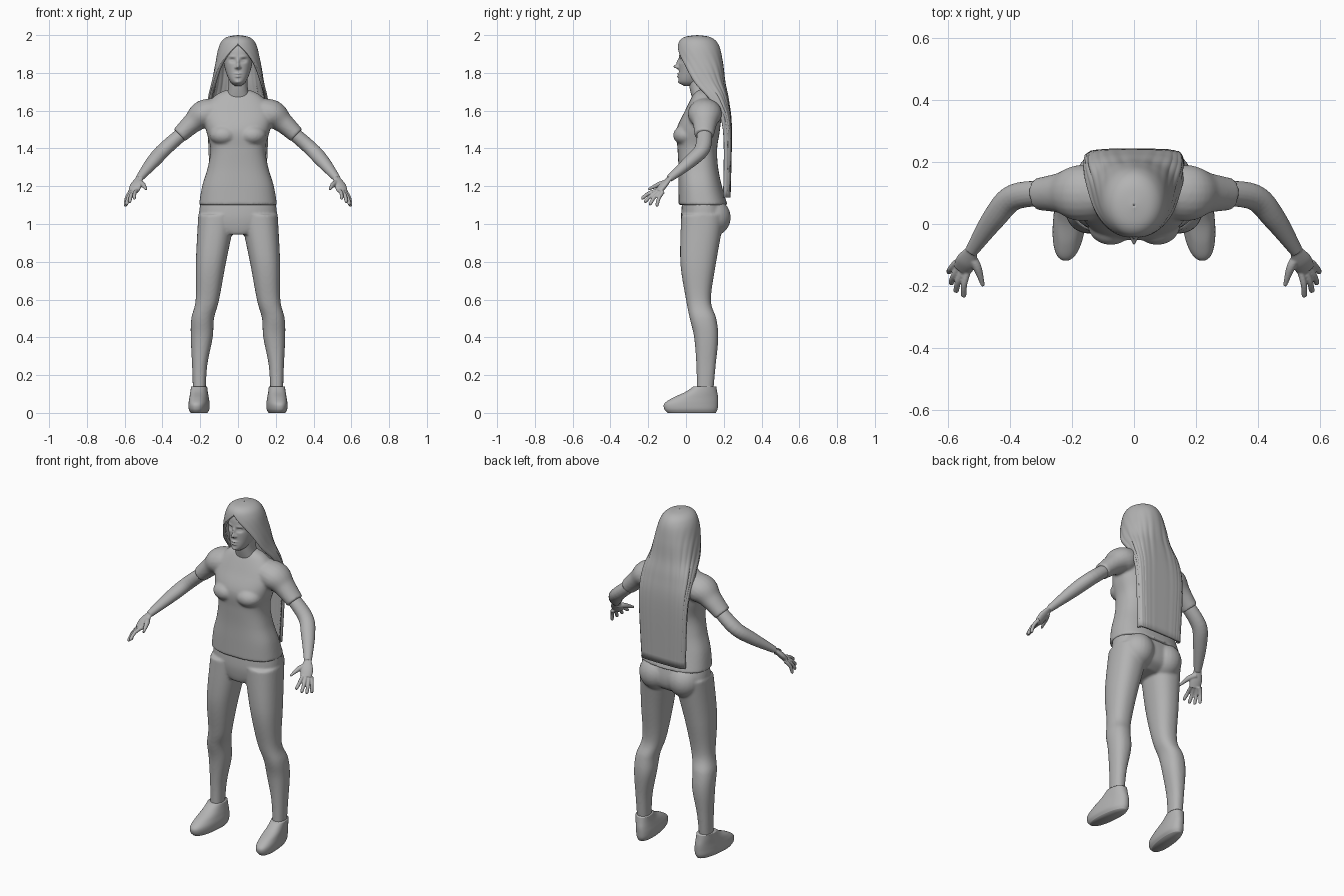
import bpy, bmesh, math
from mathutils import Vector, Matrix

if "Cube" in bpy.data.objects:
    bpy.data.objects.remove(bpy.data.objects["Cube"], do_unlink=True)

shade = 0.45
grey = bpy.data.materials.new("plain grey")
grey.use_nodes = True
grey.diffuse_color = (shade, shade, shade, 1)
grey.node_tree.nodes["Principled BSDF"].inputs["Base Color"].default_value = (shade, shade, shade, 1)


def smooth_rows(rows, steps):
    """Catmull-Rom interpolation of rows of numbers."""
    last = len(rows) - 1
    result = []
    for i in range(last):
        before, start, end, after = (rows[max(0, min(last, i + k))] for k in (-1, 0, 1, 2))
        for step in range(steps):
            t = step / steps
            row = []
            for p, q, r, s in zip(before, start, end, after):
                linear = r - p
                square = 2 * p - 5 * q + 4 * r - s
                cubic = 3 * q - p - 3 * r + s
                row.append(q + (linear * t + square * t ** 2 + cubic * t ** 3) / 2)
            result.append(row)
    return result + [list(rows[last])]


def signed_power(value, squareness):
    return math.copysign(abs(value) ** (2 / squareness), value)


def oval_point(angle, squareness, x, width, y, depth, z):
    """Point on a squared oval, with angle zero at the front."""
    return Vector((x + width * signed_power(math.sin(angle), squareness),
                   y - depth * signed_power(math.cos(angle), squareness), z))


def skin(bm, rings, closed=True):
    """Bridge rings of points with quads, and cap the ends of closed ones."""
    loops = [[bm.verts.new(point) for point in ring] for ring in rings]
    count = len(loops[0])
    for lower, upper in zip(loops, loops[1:]):
        for i in range(count if closed else count - 1):
            j = (i + 1) % count
            bm.faces.new((lower[i], lower[j], upper[j], upper[i]))
    if closed:
        bm.faces.new(loops[0][::-1])
        bm.faces.new(loops[-1])


def stack(bm, rows, x=0, lean=0, steps=6, count=48, squareness=2.3):
    """Level sections: height, half width, middle depth, half depth, sideways shift."""
    rows = [row if len(row) > 4 else (*row, 0) for row in rows]
    rings = []
    for z, width, y, depth, shift in smooth_rows(rows, steps):
        rings.append([oval_point(math.tau * i / count, squareness, x + shift, width, y, depth, z)
                      for i in range(count)])
        for point in rings[-1]:
            point.x += lean * (y - point.y)
    skin(bm, rings)


def tube(bm, rows, flatness=1, steps=6, count=20):
    """Round sections along a path: x, y, z, radius."""
    path = smooth_rows(rows, steps)
    points = [Vector(row[:3]) for row in path]
    rings = []
    for i, centre in enumerate(points):
        along = points[min(i + 1, len(points) - 1)] - points[max(i - 1, 0)]
        across = along.cross(Vector((0, 0, 1))).normalized()
        upward = across.cross(along).normalized()
        radius = path[i][3]
        ring = []
        for k in range(count):
            angle = math.tau * k / count
            ring.append(centre + across * radius * math.cos(angle)
                        + upward * radius * flatness * math.sin(angle))
        rings.append(ring)
    skin(bm, rings)


def ball(bm, centre, size):
    matrix = Matrix.Translation(centre) @ Matrix.Diagonal((*size, 1))
    bmesh.ops.create_uvsphere(bm, u_segments=24, v_segments=16, radius=1, matrix=matrix)


def add_other_side(bm):
    """Copy everything so far to the right-hand side."""
    copy = bmesh.ops.duplicate(bm, geom=bm.verts[:] + bm.edges[:] + bm.faces[:])
    for item in copy["geom"]:
        if isinstance(item, bmesh.types.BMVert):
            item.co.x *= -1


def finish(bm, name, voxel=0, relax=0):
    bmesh.ops.recalc_face_normals(bm, faces=bm.faces)
    mesh = bpy.data.meshes.new(name)
    bm.to_mesh(mesh)
    bm.free()
    mesh.materials.append(grey)
    mesh.shade_smooth()
    part = bpy.data.objects.new(name, mesh)
    bpy.context.collection.objects.link(part)
    if voxel:
        blend = part.modifiers.new("blend", "REMESH")
        blend.mode, blend.voxel_size, blend.use_smooth_shade = "VOXEL", voxel, True
    if relax:
        soften = part.modifiers.new("soften", "SMOOTH")
        soften.factor, soften.iterations = 0.5, relax
    return part


# Shirt: sleeves and bust on both sides, then the torso
bm = bmesh.new()
ball(bm, (.075, 0, 1.47), (.075, .068, .055))
tube(bm, [(.08, .1, 1.6, .08), (.18, .1, 1.58, .09), (.24, .1, 1.535, .065), (.31, .096, 1.47, .052)],
     flatness=.85)
add_other_side(bm)
stack(bm, [(1.1, .207, .09, .13), (1.2, .19, .075, .115), (1.3, .16, .065, .105), (1.4, .146, .06, .105),
           (1.5, .17, .065, .115), (1.6, .185, .09, .095), (1.68, .12, .09, .055), (1.71, .06, .09, .03)],
      squareness=2.5)
finish(bm, "shirt", voxel=.007, relax=6)

# Trousers: seat and legs on both sides, then the pelvis
bm = bmesh.new()
ball(bm, (.095, .14, 1.035), (.095, .097, .1))
stack(bm, [(.1, .033, .1, .043, .205), (.25, .04, .106, .051, .203), (.4, .058, .107, .064, .192),
           (.5, .06, .09, .07, .187), (.6, .062, .066, .066, .162), (.8, .08, .065, .095, .143),
           (1.05, .1, .09, .115, .11)], steps=8)
add_other_side(bm)
stack(bm, [(.945, .09, .07, .08), (.98, .17, .09, .11), (1.04, .205, .094, .12), (1.12, .198, .09, .11)])
finish(bm, "trousers", voxel=.007, relax=6)

# Bare arms with hands
bm = bmesh.new()
wrist = (.524, -.088, 1.24, .021)
tube(bm, [(.27, .1, 1.5, .04), (.385, .087, 1.4, .042), (.45, .02, 1.33, .038), wrist], flatness=.9)
tube(bm, [wrist, (.54, -.12, 1.205, .034), (.553, -.146, 1.172, .03)], flatness=.5)
tube(bm, [(.528, -.1, 1.22, .015), (.505, -.14, 1.21, .014), (.486, -.2, 1.183, .006)])
index_base, little_base = Vector((.534, -.145, 1.18)), Vector((.571, -.122, 1.17))
index_tip, little_tip = Vector((.55, -.236, 1.135)), Vector((.598, -.156, 1.095))
for finger in range(4):
    t = finger / 3
    bow = Vector((.01, -.012, -.006)) * 4 * t * (1 - t)
    base = index_base.lerp(little_base, t)
    tip = index_tip.lerp(little_tip, t) + bow
    knuckle = base.lerp(tip, .5) + Vector((.005, -.004, .006))
    tube(bm, [(*base, .011), (*knuckle, .01), (*base.lerp(tip, .93), .009), (*tip, .005)])
add_other_side(bm)
finish(bm, "arms", voxel=.0035, relax=3)

# Shoes, toes turned slightly out
bm = bmesh.new()
stack(bm, [(0, .042, .03, .128), (.02, .052, .026, .141), (.05, .053, .028, .142), (.08, .049, .05, .12),
           (.11, .045, .08, .085), (.14, .042, .1, .06)], x=.206, lean=.1)
add_other_side(bm)
finish(bm, "shoes")

# Neck
bm = bmesh.new()
stack(bm, [(1.64, .07, .09, .05), (1.72, .052, .075, .056), (1.79, .05, .07, .06)])
finish(bm, "neck")

# Head, with features pushed in or out of the face
bm = bmesh.new()
stack(bm, [(1.73, .015, .02, .03), (1.755, .042, .028, .065), (1.81, .066, .054, .091),
           (1.87, .076, .065, .102), (1.94, .073, .065, .092), (1.98, .04, .065, .045)],
      steps=16, count=160)
# Feature: distance from middle, height, half width, half height, push
features = {
    "nose tip": (0, 1.833, .009, .011, -.03),
    "nose bridge": (0, 1.858, .007, .016, -.012),
    "nostril": (.012, 1.828, .006, .006, -.008),
    "eye socket": (.03, 1.866, .015, .01, .015),
    "eyeball": (.03, 1.865, .011, .005, -.008),
    "brow": (.032, 1.886, .018, .006, -.004),
    "upper lip": (0, 1.795, .016, .005, -.011),
    "lower lip": (0, 1.781, .014, .005, -.01),
    "chin": (0, 1.75, .016, .009, -.007),
}
for vert in bm.verts:
    if vert.co.y < .03:
        side, height = abs(vert.co.x), vert.co.z
        vert.co.y += sum(push * math.exp(-((side - x) / width) ** 2 - ((height - z) / tall) ** 2)
                         for x, z, width, tall, push in features.values())
finish(bm, "head", relax=1)

# Long hair: parts around the face, then falls as a flat sheet down the back
bm = bmesh.new()
rings = []
hair = [(1.992, .001, .06, .001), (1.98, .06, .06, .07), (1.94, .092, .066, .102), (1.85, .112, .077, .111),
        (1.75, .13, .1, .1), (1.65, .15, .16, .06), (1.5, .15, .21, .025), (1.14, .135, .208, .02)]
strands = 120
for z, width, y, depth in smooth_rows(hair, 6):
    fall = max(0, 1.95 - z)
    opening = 1.48 * (1 - math.exp(-fall / .13))
    squareness = 2 + min(1.5, 3 * fall)
    ring = []
    for i in range(strands + 1):
        angle = opening + (math.tau - 2 * opening) * i / strands
        lock = 1 + min(.02, fall / 10) * math.sin(i * .55) * math.sin(i * .2 + 1)
        ring.append(oval_point(angle, squareness, 0, width * lock, y, depth * lock, z))
    rings.append(ring)
skin(bm, rings, closed=False)
bmesh.ops.remove_doubles(bm, verts=bm.verts, dist=.0001)
thickness = finish(bm, "hair").modifiers.new("thickness", "SOLIDIFY")
thickness.thickness, thickness.offset = .016, 0
